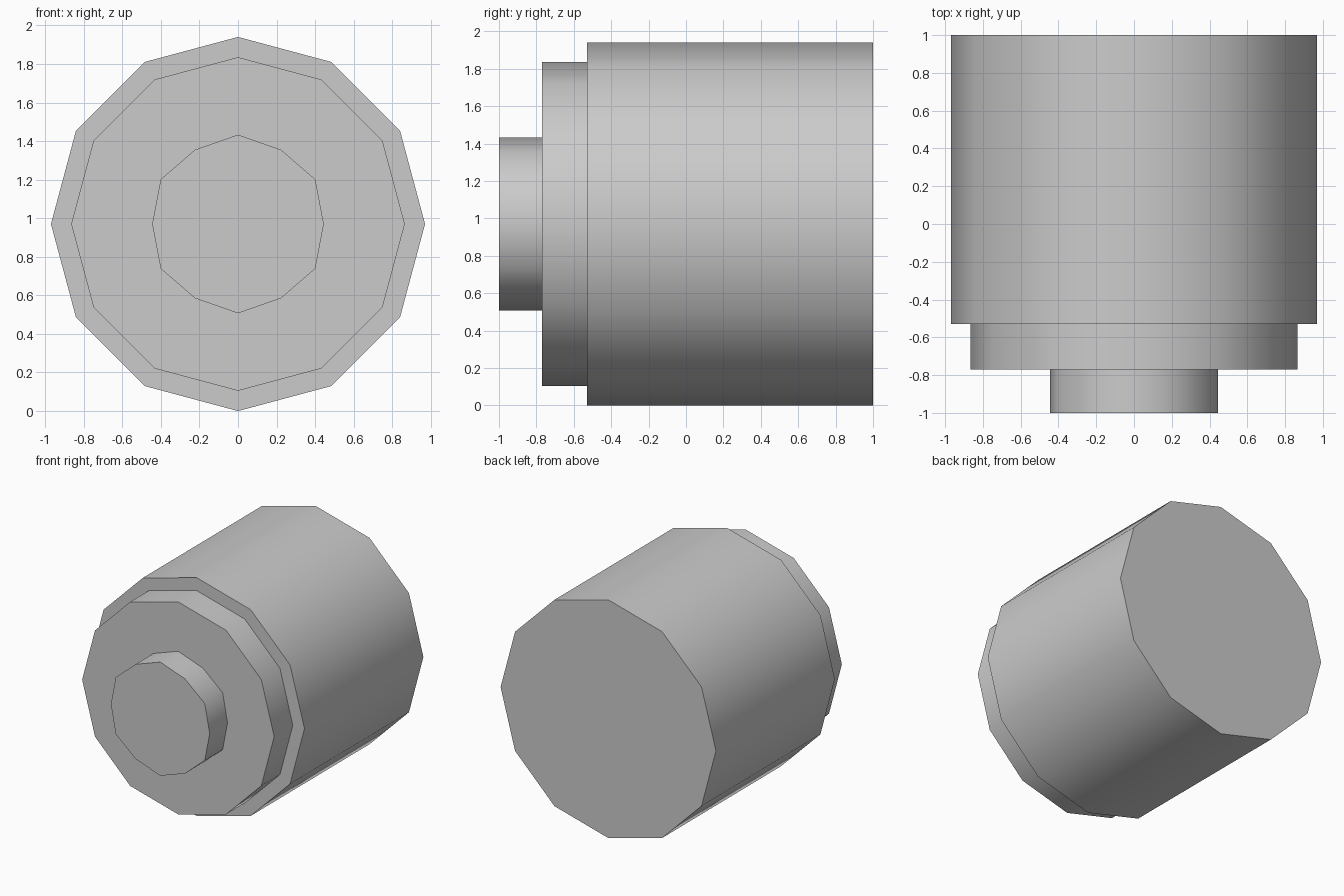
import bpy
import bmesh
from math import cos, sin, pi, radians

cube = bpy.data.objects.get("Cube")
if cube:
    bpy.data.objects.remove(cube, do_unlink=True)

SIDES = 12
AXIS_Z = 0.97

# One plain grey for the whole body
grey = bpy.data.materials.new("plain_grey")
grey.use_nodes = True
colour = (0.6, 0.6, 0.6, 1)
grey.diffuse_color = colour
grey.node_tree.nodes["Principled BSDF"].inputs["Base Color"].default_value = colour


def drum(name, y_front, y_back, r_even, r_odd):
    """Twelve-sided drum along y; corner radii alternate around the ring."""
    bm = bmesh.new()
    ring = []
    for i in range(SIDES):
        a = 2 * pi * i / SIDES
        r = r_odd if i % 2 else r_even
        ring.append(bm.verts.new((r * cos(a), y_front, AXIS_Z + r * sin(a))))
    cap = bm.faces.new(ring)
    ext = bmesh.ops.extrude_face_region(bm, geom=[cap], use_keep_orig=True)
    back = [v for v in ext["geom"] if isinstance(v, bmesh.types.BMVert)]
    bmesh.ops.translate(bm, verts=back, vec=(0, y_back - y_front, 0))
    bmesh.ops.recalc_face_normals(bm, faces=bm.faces)
    mesh = bpy.data.meshes.new(name)
    bm.to_mesh(mesh)
    bm.free()
    mesh.materials.append(grey)
    obj = bpy.data.objects.new(name, mesh)
    bpy.context.collection.objects.link(obj)

    # Rounded sides with crisp rims
    bpy.ops.object.select_all(action="DESELECT")
    obj.select_set(True)
    bpy.context.view_layer.objects.active = obj
    bpy.ops.object.shade_smooth_by_angle(angle=radians(45))
    return obj


# Large body, stepped collar and small front knob
drum("main_body", -0.53, 1.0, 0.97, 0.97)
drum("front_collar", -0.77, -0.53, 0.865, 0.865)
drum("front_knob", -1.0, -0.77, 0.445, 0.463)
